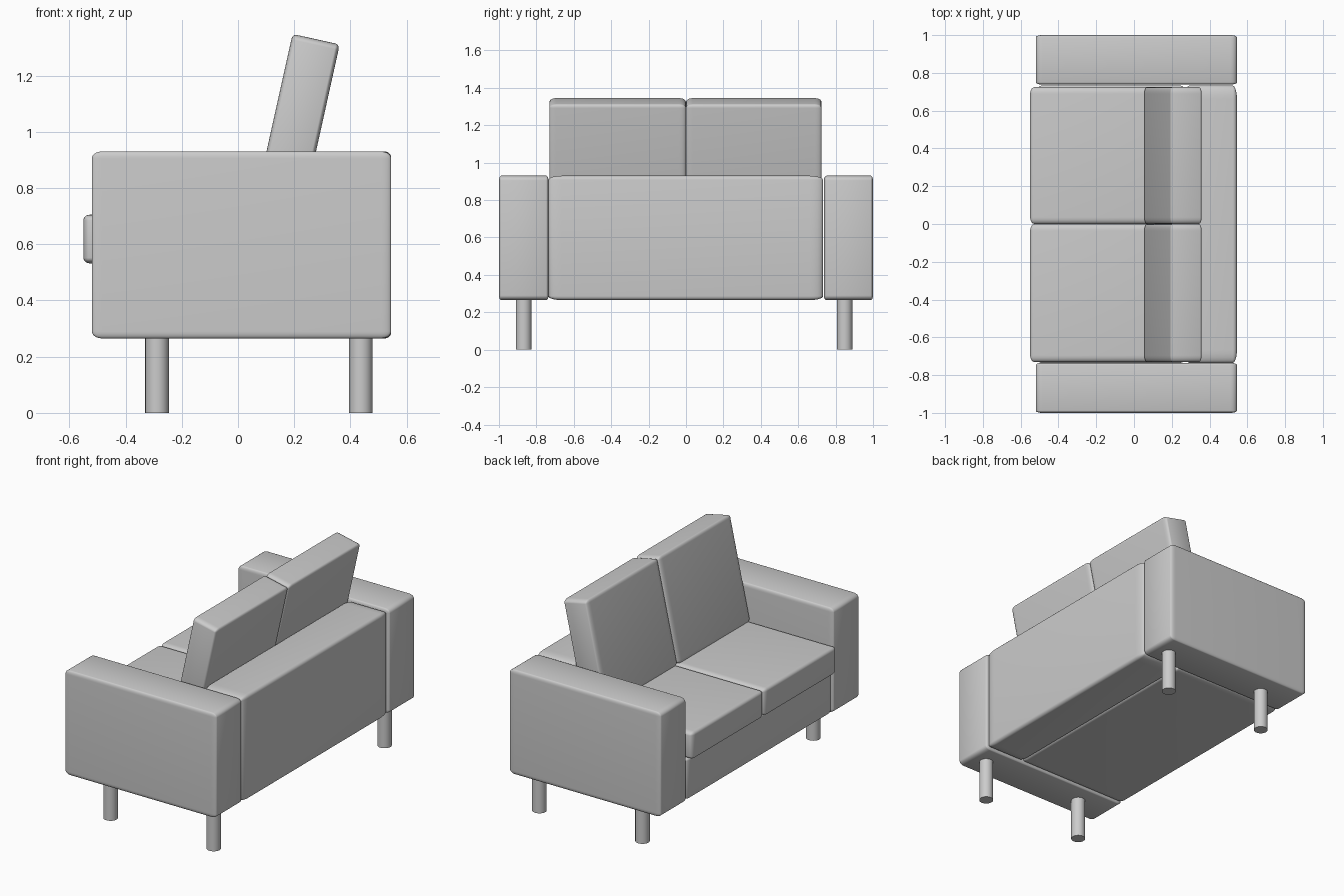
import bpy, bmesh, math
from mathutils import Matrix, Vector

if "Cube" in bpy.data.objects:
    bpy.data.objects.remove(bpy.data.objects["Cube"])


def finish(name, bm):
    mesh = bpy.data.meshes.new(name)
    bm.to_mesh(mesh)
    bm.free()
    ob = bpy.data.objects.new(name, mesh)
    bpy.context.collection.objects.link(ob)
    bpy.context.view_layer.objects.active = ob
    ob.select_set(True)
    bpy.ops.object.shade_smooth_by_angle(angle=math.radians(35))
    ob.select_set(False)
    return ob


def padded_box(name, lo, hi, radius):
    """Box from lo to hi with a separate rounding radius along each axis."""
    lo, hi, r = Vector(lo), Vector(hi), Vector(radius)
    size = hi - lo
    bm = bmesh.new()
    bmesh.ops.create_cube(bm, size=1)
    bmesh.ops.scale(bm, vec=[s / k for s, k in zip(size, r)], verts=bm.verts)
    bmesh.ops.bevel(bm, geom=bm.edges[:], offset=1, segments=5,
                    profile=0.5, affect='EDGES')
    bmesh.ops.scale(bm, vec=r, verts=bm.verts)
    ob = finish(name, bm)
    ob.location = (lo + hi) / 2
    return ob


def leg(name, x, y):
    bm = bmesh.new()
    bmesh.ops.create_cone(bm, cap_ends=True, segments=32, radius1=0.042,
                          radius2=0.042, depth=0.28,
                          matrix=Matrix.Translation((x, y, 0.14)))
    finish(name, bm)


# Arms
arm_r = (0.035, 0.012, 0.025)
padded_box("left_arm", (-0.52, -1.0, 0.265), (0.545, -0.735, 0.93), arm_r)
padded_box("right_arm", (-0.52, 0.738, 0.265), (0.545, 1.0, 0.93), arm_r)

# Back rest frame and seat base
padded_box("back_frame", (0.27, -0.735, 0.265), (0.545, 0.732, 0.93), (0.022, 0.07, 0.022))
padded_box("seat_base", (-0.515, -0.735, 0.27), (0.27, 0.732, 0.532), (0.022, 0.04, 0.015))

# Seat cushions and leaning back cushions
tilt = math.radians(12.5)
thick, tall = 0.172, 0.66
top_left = Vector((0.194, 0, 1.348))
across = Vector((math.cos(tilt), 0, -math.sin(tilt)))
up = Vector((math.sin(tilt), 0, math.cos(tilt)))
centre = top_left + across * thick / 2 - up * tall / 2
for side, y0, y1 in (("left", -0.73, -0.001), ("right", 0.001, 0.724)):
    padded_box(side + "_seat_cushion", (-0.55, y0, 0.532), (0.27, y1, 0.705),
               (0.022, 0.035, 0.02))
    cushion = padded_box(side + "_back_cushion",
                         (-thick / 2, y0, -tall / 2), (thick / 2, y1, tall / 2),
                         (0.014, 0.035, 0.02))
    cushion.location += centre
    cushion.rotation_euler = (0, tilt, 0)

# Legs
for end, x in (("front", -0.288), ("rear", 0.437)):
    for side, y in (("left", -0.868), ("right", 0.848)):
        leg(f"{side}_{end}_leg", x, y)
